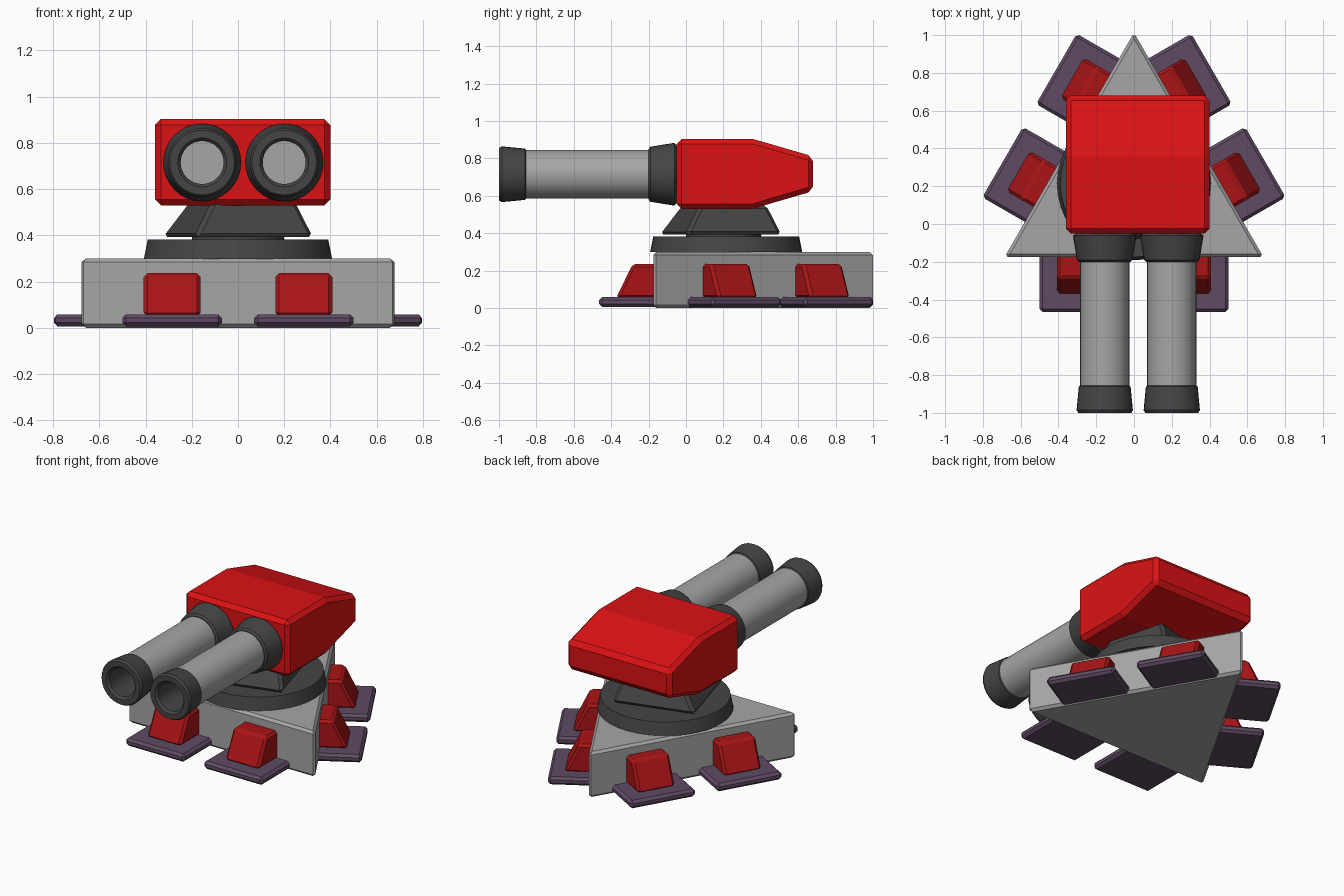
import bpy, bmesh, math
from mathutils import Matrix, Vector

if "Cube" in bpy.data.objects:
    bpy.data.objects.remove(bpy.data.objects["Cube"])


def material(name, rgb):
    m = bpy.data.materials.new(name)
    m.diffuse_color = (*rgb, 1)
    m.use_nodes = True
    m.node_tree.nodes["Principled BSDF"].inputs["Base Color"].default_value = m.diffuse_color
    return m


RED = material("bright red", (0.72, 0.006, 0.007))
DARK_RED = material("dark red", (0.40, 0.007, 0.008))
GREY = material("light grey", (0.38, 0.38, 0.38))
DARK = material("charcoal", (0.06, 0.06, 0.06))
PURPLE = material("dull purple", (0.115, 0.07, 0.125))


def add(name, bm, mats, bevel=0.0, smooth=False):
    bmesh.ops.recalc_face_normals(bm, faces=bm.faces)
    me = bpy.data.meshes.new(name)
    bm.to_mesh(me)
    bm.free()
    for m in mats:
        me.materials.append(m)
    ob = bpy.data.objects.new(name, me)
    bpy.context.collection.objects.link(ob)
    if bevel:
        mod = ob.modifiers.new("bevel", 'BEVEL')
        mod.width, mod.segments = bevel, 1
        mod.limit_method, mod.angle_limit = 'ANGLE', math.radians(40)
    if smooth:
        bpy.context.view_layer.objects.active = ob
        ob.select_set(True)
        bpy.ops.object.shade_smooth_by_angle(angle=math.radians(30))
        ob.select_set(False)
    return ob


def loft(bottom, top):
    """Solid between two matching loops of points."""
    bm = bmesh.new()
    a = [bm.verts.new(p) for p in bottom]
    b = [bm.verts.new(p) for p in top]
    n = len(a)
    bm.faces.new(a)
    bm.faces.new(b)
    for i in range(n):
        j = (i + 1) % n
        bm.faces.new((a[i], a[j], b[j], b[i]))
    return bm


def ring(n, r, z, cx=0, cy=0, turn=0):
    return [(cx + r * math.cos(turn + i * math.tau / n),
             cy + r * math.sin(turn + i * math.tau / n), z) for i in range(n)]


def box_loop(x0, x1, y0, y1, z):
    return [(x0, y0, z), (x1, y0, z), (x1, y1, z), (x0, y1, z)]


# Triangular base
tri = [(-0.685, -0.175), (0.685, -0.175), (0, 1.013)]
add("base", loft([(x, y, 0) for x, y in tri], [(x, y, 0.30) for x, y in tri]),
    [GREY], 0.016)

# Two feet on every side of the base, turned about its centre
pivot = Vector((0, 0.22, 0))
shifts = [(0, 0), (-0.04, 0.012), (0.04, 0.012)]
for side, shift in enumerate(shifts):
    place = (Matrix.Translation(pivot + Vector((*shift, 0)))
             @ Matrix.Rotation(side * math.tau / 3, 4, 'Z') @ Matrix.Translation(-pivot))
    for s in (-1, 1):
        c = 0.285 * s
        pad = add("foot_pad", loft(box_loop(c - .215, c + .215, -.465, -.10, .006),
                                   box_loop(c - .215, c + .215, -.465, -.10, .058)),
                  [PURPLE], 0.016)
        leg = add("foot_leg", loft(box_loop(c - .123, c + .123, -.375, -.12, .05),
                                   box_loop(c - .123, c + .123, -.285, -.12, .236)),
                  [DARK_RED], 0.016)
        pad.matrix_world = leg.matrix_world = place

# Turning ring and twisted square pedestal
add("turning_ring", loft(ring(40, 0.407, 0.298, cy=0.215), ring(40, 0.39, 0.383, cy=0.215)),
    [DARK], smooth=True)
turn = math.radians(-29.4)
add("pivot_core", loft(ring(24, 0.2, 0.37, cy=0.2), ring(24, 0.2, 0.41, cy=0.2)), [DARK], smooth=True)
add("pedestal", loft(ring(4, 0.378, 0.392, 0, 0.185, turn),
                     ring(4, 0.262, 0.55, 0.02, 0.205, turn)), [DARK], 0.018)

# Turret body: side profile swept across x
profile = [(-.05, .53), (.36, .53), (.44, .555), (.68, .625),
           (.68, .81), (.44, .88), (.36, .903), (-.05, .903)]
add("turret_body", loft([(-.36, y, z) for y, z in profile],
                        [(.40, y, z) for y, z in profile]), [RED], 0.026)


def lathe(name, points, cx, cz, mats, rule=None, n=32):
    """Spin (radius, y) points about a barrel axis along y; ends on the axis close it."""
    bm = bmesh.new()
    loops = []
    for r, y in points:
        loops.append([bm.verts.new((cx + r * math.cos(i * math.tau / n), y,
                                    cz + r * math.sin(i * math.tau / n))) for i in range(n)])
    for a, b in zip(loops, loops[1:]):
        for i in range(n):
            j = (i + 1) % n
            bm.faces.new((a[i], a[j], b[j], b[i]))
    bm.faces.new(loops[0])
    bm.faces.new(loops[-1])
    return add(name, bm, mats, smooth=True)


# Twin barrels with collars and hollow muzzles
for cx in (-0.155, 0.2):
    cz = 0.715
    lathe("barrel_collar", [(.14, -.04), (.158, -.055), (.168, -.062), (.147, -.19), (.135, -.20)],
          cx, cz, [DARK])
    lathe("barrel_tube", [(.13, -.15), (.13, -.90)], cx, cz, [GREY]).data.materials[0] = GREY
    tube = bpy.context.view_layer.objects.active
    # leave the front of the tube open for the bore
    bm = bmesh.new()
    bm.from_mesh(tube.data)
    bmesh.ops.delete(bm, geom=[f for f in bm.faces if f.calc_center_median().y < -.89],
                     context='FACES_ONLY')
    bm.to_mesh(tube.data)
    bm.free()
    muzzle = lathe("muzzle", [(.128, -.855), (.137, -.86), (.149, -.985), (.140, -1.0),
                              (.106, -1.0), (.093, -.985), (.093, -.60)], cx, cz, [DARK, GREY])
    # grey disc at the bottom of the bore
    for p in muzzle.data.polygons:
        if len(p.vertices) > 4 and p.center.y > -.7:
            p.material_index = 1
    # drop the hidden rear cap so the bore is a clean recess
    bm = bmesh.new()
    bm.from_mesh(muzzle.data)
    bmesh.ops.delete(bm, geom=[f for f in bm.faces if len(f.verts) > 4 and
                               f.calc_center_median().y < -.7], context='FACES_ONLY')
    bm.to_mesh(muzzle.data)
    bm.free()
